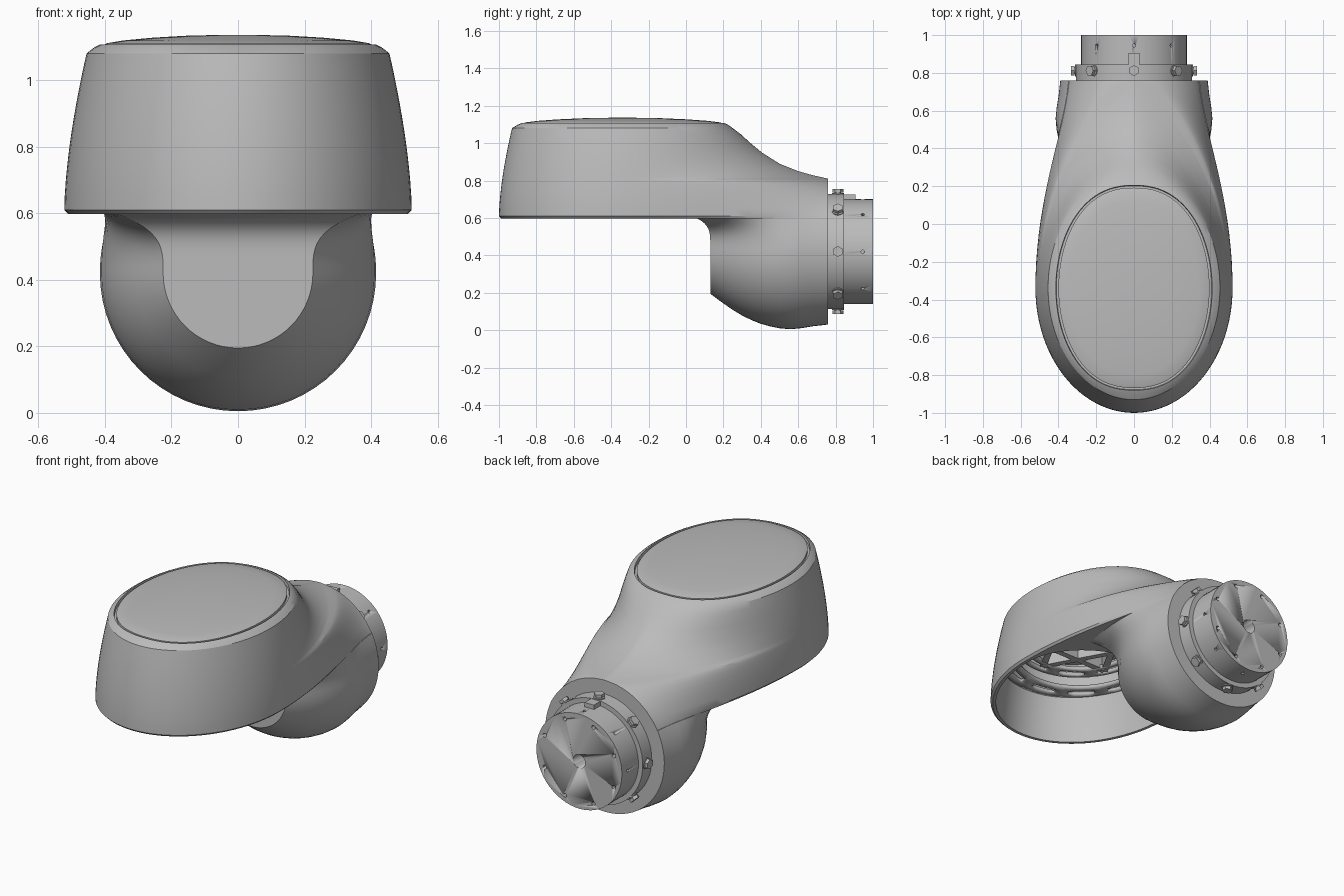
import bpy, bmesh
from math import sin, cos, pi, sqrt, radians
from mathutils import Matrix, Vector

if "Cube" in bpy.data.objects:
    bpy.data.objects.remove(bpy.data.objects["Cube"])

grey = bpy.data.materials.new("satin_grey")
grey.use_nodes = True
grey.diffuse_color = (0.5, 0.5, 0.5, 1)
grey.node_tree.nodes["Principled BSDF"].inputs["Base Color"].default_value = (0.5, 0.5, 0.5, 1)

MID_Y, BACK_Y, AXIS_Z = -0.34, 0.76, 0.42
N = 24


def finish(bm, name, angle=30):
    bmesh.ops.recalc_face_normals(bm, faces=bm.faces)
    mesh = bpy.data.meshes.new(name)
    bm.to_mesh(mesh)
    bm.free()
    mesh.materials.append(grey)
    obj = bpy.data.objects.new(name, mesh)
    bpy.context.collection.objects.link(obj)
    bpy.ops.object.select_all(action="DESELECT")
    obj.select_set(True)
    bpy.context.view_layer.objects.active = obj
    bpy.ops.object.shade_smooth_by_angle(angle=radians(angle))
    return obj


def loft(rings, name, angle=30):
    bm = bmesh.new()
    rows = [[bm.verts.new(p) for p in ring] for ring in rings]
    for a, b in zip(rows, rows[1:]):
        for i in range(len(a)):
            j = (i + 1) % len(a)
            bm.faces.new((a[i], a[j], b[j], b[i]))
    bm.faces.new(rows[0])
    bm.faces.new(rows[-1])
    bmesh.ops.remove_doubles(bm, verts=bm.verts, dist=0.0001)
    return finish(bm, name, angle)


def lerp_table(table, v):
    if v <= table[0][0]:
        return table[0][1]
    for (a, fa), (b, fb) in zip(table, table[1:]):
        if v <= b:
            return fa + (fb - fa) * (v - a) / (b - a)
    return table[-1][1]


def half_width(t, w, e, p):
    return e + (w - e) * max(0, 1 - t * t) ** p


def outline(z, w, front, back, e=0, p=0.5, pf=0.5):
    """Mirrored plan outline: rounded nose, sides running to the back."""
    side = []
    for i in range(N, 0, -1):
        t = sin(pi / 2 * i / N)
        side.append((half_width(t, w, e, p), MID_Y + t * (back - MID_Y)))
    for i in range(N + 1):
        t = sin(pi / 2 * i / N)
        side.append((half_width(t, w, 0, pf), MID_Y + t * (front - MID_Y)))
    return [Vector((x, y, z)) for x, y in side] + \
           [Vector((-x, y, z)) for x, y in reversed(side[:-1])]


# Hood: inner cavity, rim, outer wall and groove floor in one continuous skin
BACK = [(0.81, 0.76), (0.83, 0.67), (0.85, 0.6), (0.89, 0.5), (0.95, 0.405),
        (1.0, 0.345), (1.05, 0.29), (1.08, 0.25)]
POWER = [(0.6, 1.5), (0.81, 0.8), (1.0, 0.55), (1.08, 0.47)]


def hood_shape(z):
    s = max(0, (z - 0.61) / 0.47) ** 1.6
    e = sqrt(max(0, 0.39 ** 2 - (z - AXIS_Z) ** 2))
    return 0.522 - 0.067 * s, -1 + 0.07 * s, lerp_table(BACK, z), e, lerp_table(POWER, z)


rings = []
for z in (1.06, 0.95, 0.85, 0.75, 0.65, 0.598):
    w, front, *_ = hood_shape(z)
    rings.append(outline(z, w - 0.03, front + 0.03, 0.08))
w, front, back, e, p = hood_shape(0.6)
rings.append(outline(0.598, w - 0.012, front + 0.012, back, e, p))
for z in (0.61, 0.65, 0.7, 0.74, 0.77, 0.79, 0.803, 0.81, 0.82, 0.83, 0.85, 0.87,
          0.89, 0.92, 0.95, 0.975, 1.0, 1.025, 1.05, 1.08):
    rings.append(outline(z, *hood_shape(z)))
rings += [outline(1.098, 0.432, -0.9, 0.225, 0, 0.45, 0.45),
          outline(1.107, 0.414, -0.88, 0.205, 0, 0.43, 0.43),
          outline(1.09, 0.411, -0.877, 0.202, 0, 0.43, 0.43)]
loft(rings, "hood")

# Domed oval lid set inside the groove
lid = [(1.088, 1), (1.107, 1), (1.111, 0.98), (1.119, 0.86), (1.127, 0.65),
       (1.133, 0.4), (1.136, 0.1)]
loft([outline(z, 0.4 * s, MID_Y - 0.528 * s, MID_Y + 0.532 * s, 0, 0.43, 0.43)
      for z, s in lid], "lid")

# Rounded rear housing: U-shaped sections that flare up under the hood
RADIUS = [(0.13, 0.225), (0.165, 0.252), (0.2, 0.277), (0.25, 0.312), (0.3, 0.342),
          (0.35, 0.366), (0.4, 0.386), (0.45, 0.4), (0.5, 0.41), (0.56, 0.415),
          (0.62, 0.409), (0.68, 0.399), (0.76, 0.39)]
w, front, back, e, p = hood_shape(0.6)
sections = []
for y, r in RADIUS:
    reach = max(0, 1 - (y - 0.13) / 0.37)
    top = half_width((y - MID_Y) / (back - MID_Y), w, e, p) - 0.1 * reach ** 1.5
    right = []
    for i in range(13):
        s = 1 - i / 12
        x = r + (top - r) * s ** (2 + 1.5 * reach)
        right.append((x, y - 0.08 * s ** 5 * reach, AXIS_Z + 0.182 * s))
    for i in range(1, 17):
        a = pi / 2 * i / 16
        right.append((r * cos(a), y, AXIS_Z - r * sin(a)))
    sections.append(right + [(-x, yy, z) for x, yy, z in reversed(right[:-1])])
bm = bmesh.new()
rows = [[bm.verts.new(q) for q in sec] for sec in sections]
for a, b in zip(rows, rows[1:]):
    for i in range(len(a) - 1):
        bm.faces.new((a[i], a[i + 1], b[i + 1], b[i]))
for row in (rows[0], rows[-1]):
    last = len(row) - 1
    for i in range(last // 2 - 1):
        bm.faces.new((row[i], row[i + 1], row[last - i - 1], row[last - i]))
    m = last // 2
    bm.faces.new((row[m - 1], row[m], row[m + 1]))
bm.faces.new([r[0] for r in rows] + [r[-1] for r in reversed(rows)])
finish(bm, "rear_housing", 35)


# Cylinder helper: works in any direction
def add_cylinder(bm, centre, axis, radius, depth, sides):
    turn = Vector(axis).to_track_quat("Z", "Y").to_matrix().to_4x4()
    bmesh.ops.create_cone(bm, cap_ends=True, segments=sides, radius1=radius,
                          radius2=radius, depth=depth,
                          matrix=Matrix.Translation(centre) @ turn)


def around(angle, radius, y):
    return Vector((radius * sin(angle), y, AXIS_Z + radius * cos(angle)))


# Mounting collar and spigot
bm = bmesh.new()
add_cylinder(bm, (0, 0.795, AXIS_Z), (0, 1, 0), 0.308, 0.1, 64)
finish(bm, "collar")
bm = bmesh.new()
add_cylinder(bm, (0, 0.9, AXIS_Z), (0, 1, 0), 0.28, 0.2, 64)
spigot = finish(bm, "spigot")

# Holes in the spigot: centre bore, end-face ring and radial ring
bm = bmesh.new()
add_cylinder(bm, (0, 1, AXIS_Z), (0, 1, 0), 0.04, 0.24, 24)
for k in range(8):
    a = k * pi / 4
    add_cylinder(bm, around(a + pi / 8, 0.245, 1), (0, 1, 0), 0.012, 0.06, 12)
    add_cylinder(bm, around(a, 0.28, 0.945), around(a, 1, 0) - around(a, 0, 0), 0.009, 0.04, 12)
cutter = finish(bm, "hole_cutter")
cutter.hide_render = True
cut = spigot.modifiers.new("holes", "BOOLEAN")
cut.operation, cut.solver, cut.object = "DIFFERENCE", "EXACT", cutter
bpy.context.view_layer.objects.active = spigot
bpy.ops.object.modifier_apply(modifier="holes")
bpy.data.objects.remove(cutter)

# Hex bolts with washers around the collar
bm = bmesh.new()
for k in range(8):
    a = k * pi / 4
    out = around(a, 1, 0) - around(a, 0, 0)
    add_cylinder(bm, around(a, 0.304, 0.812), out, 0.032, 0.016, 24)
    add_cylinder(bm, around(a, 0.318, 0.812), out, 0.018, 0.02, 16)
    add_cylinder(bm, around(a, 0.325, 0.812), out, 0.029, 0.018, 6)
finish(bm, "collar_bolts")

# Locating tab on top of the spigot
bm = bmesh.new()
bmesh.ops.create_cube(bm, size=1, matrix=Matrix.Translation((0, 0.865, 0.71)) @
                      Matrix.Diagonal((0.06, 0.08, 0.03, 1)))
finish(bm, "locating_tab")


# Slotted oval rings inside the hood
def slotted_ring(name, z, bands, thickness, slots):
    bm = bmesh.new()
    count = slots * 6
    grid = [[bm.verts.new((0.47 * s * cos(2 * pi * i / count),
                           -0.43 + 0.515 * s * sin(2 * pi * i / count), z))
             for i in range(count)] for s in bands]
    for b in range(len(bands) - 1):
        for i in range(count):
            if b == 1 and i % 6 > 1:
                continue
            j = (i + 1) % count
            bm.faces.new((grid[b][i], grid[b][j], grid[b + 1][j], grid[b + 1][i]))
    obj = finish(bm, name)
    solid = obj.modifiers.new("thickness", "SOLIDIFY")
    solid.thickness, solid.offset = thickness, 0


slotted_ring("lower_slotted_ring", 0.88, (0.99, 0.91, 0.84, 0.76), 0.02, 12)
slotted_ring("upper_slotted_ring", 0.96, (0.8, 0.75, 0.68, 0.62), 0.02, 10)

# Truss bars across the top of the cavity
bm = bmesh.new()
for k in range(6):
    a = k * pi / 3 + pi / 6
    start, end = [Vector((0.34 * cos(t), -0.43 + 0.36 * sin(t), 1.0)) for t in (a, a + 2 * pi / 3)]
    d = end - start
    turn = d.to_track_quat("X", "Z").to_matrix().to_4x4()
    bmesh.ops.create_cube(bm, size=1, matrix=Matrix.Translation((start + end) / 2) @ turn @
                          Matrix.Diagonal((d.length, 0.035, 0.1, 1)))
finish(bm, "truss_bars")
